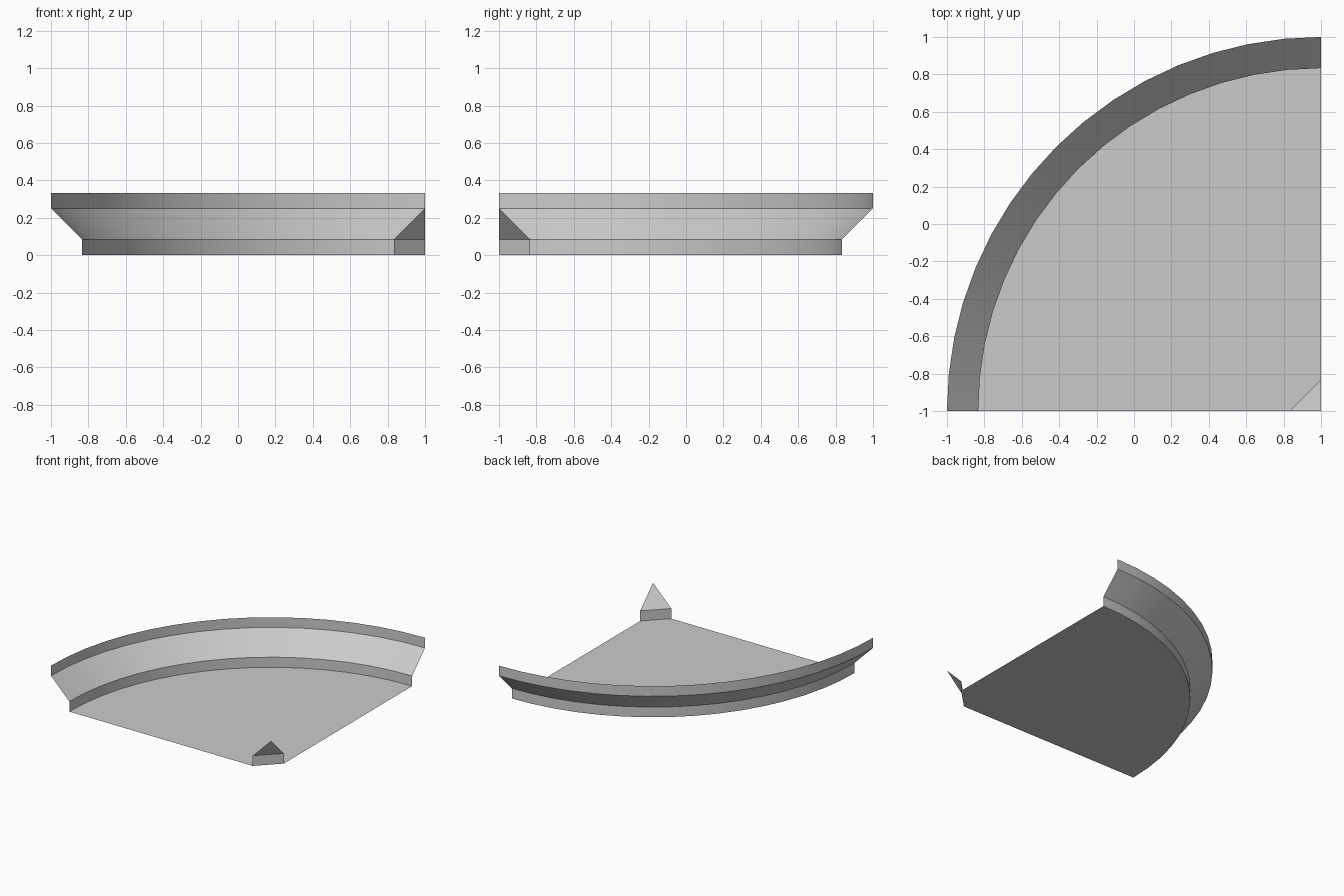
import bpy
import bmesh
from math import cos, sin, pi, radians
from mathutils import Vector

cube = bpy.data.objects.get("Cube")
if cube:
    bpy.data.objects.remove(cube, do_unlink=True)

UNIT = 1 / 12                  # module all sizes are multiples of
SEGMENTS = 16                  # sides in the quarter arc
PIVOT = Vector((1, -1, 0))     # centre of the arc, at the corner

grey = bpy.data.materials.new("plain_grey")
grey.use_nodes = True
colour = (0.6, 0.6, 0.6, 1)
grey.diffuse_color = colour
grey.node_tree.nodes["Principled BSDF"].inputs["Base Color"].default_value = colour


def make_part(name, faces):
    """Build a sheet object from a list of faces given as point loops."""
    bm = bmesh.new()
    for loop in faces:
        bm.faces.new([bm.verts.new(p) for p in loop])
    bmesh.ops.remove_doubles(bm, verts=bm.verts, dist=0.0001)
    mesh = bpy.data.meshes.new(name)
    bm.to_mesh(mesh)
    bm.free()
    mesh.materials.append(grey)
    obj = bpy.data.objects.new(name, mesh)
    bpy.context.collection.objects.link(obj)
    bpy.ops.object.select_all(action='DESELECT')
    obj.select_set(True)
    bpy.context.view_layer.objects.active = obj
    bpy.ops.object.shade_smooth_by_angle(angle=radians(30))
    return obj


def arc(radius, height):
    """Points of the quarter arc, from the back edge to the right edge."""
    angles = [pi / 2 * (1 + i / SEGMENTS) for i in range(SEGMENTS + 1)]
    return [PIVOT + Vector((radius * cos(a), radius * sin(a), height)) for a in angles]


# Curved wall: upright foot, flared slope, upright lip
profile = [(22, 0), (22, 1), (24, 3), (24, 4)]
rows = [arc(r * UNIT, z * UNIT) for r, z in profile]
wall = [(low[i], high[i], high[i + 1], low[i + 1])
        for low, high in zip(rows, rows[1:]) for i in range(SEGMENTS)]
make_part("curved_wall", wall)

# Corner: short diagonal wall with a triangle leaning back to the pivot
up = Vector((0, 0, UNIT))
back = PIVOT + Vector((0, 2 * UNIT, 0))
side = PIVOT + Vector((-2 * UNIT, 0, 0))
make_part("corner_wall", [(back, side, side + up, back + up),
                          (back + up, side + up, PIVOT + 3 * up)])

# Floor between the arc and the diagonal
make_part("floor", [rows[0] + [side, back]])
